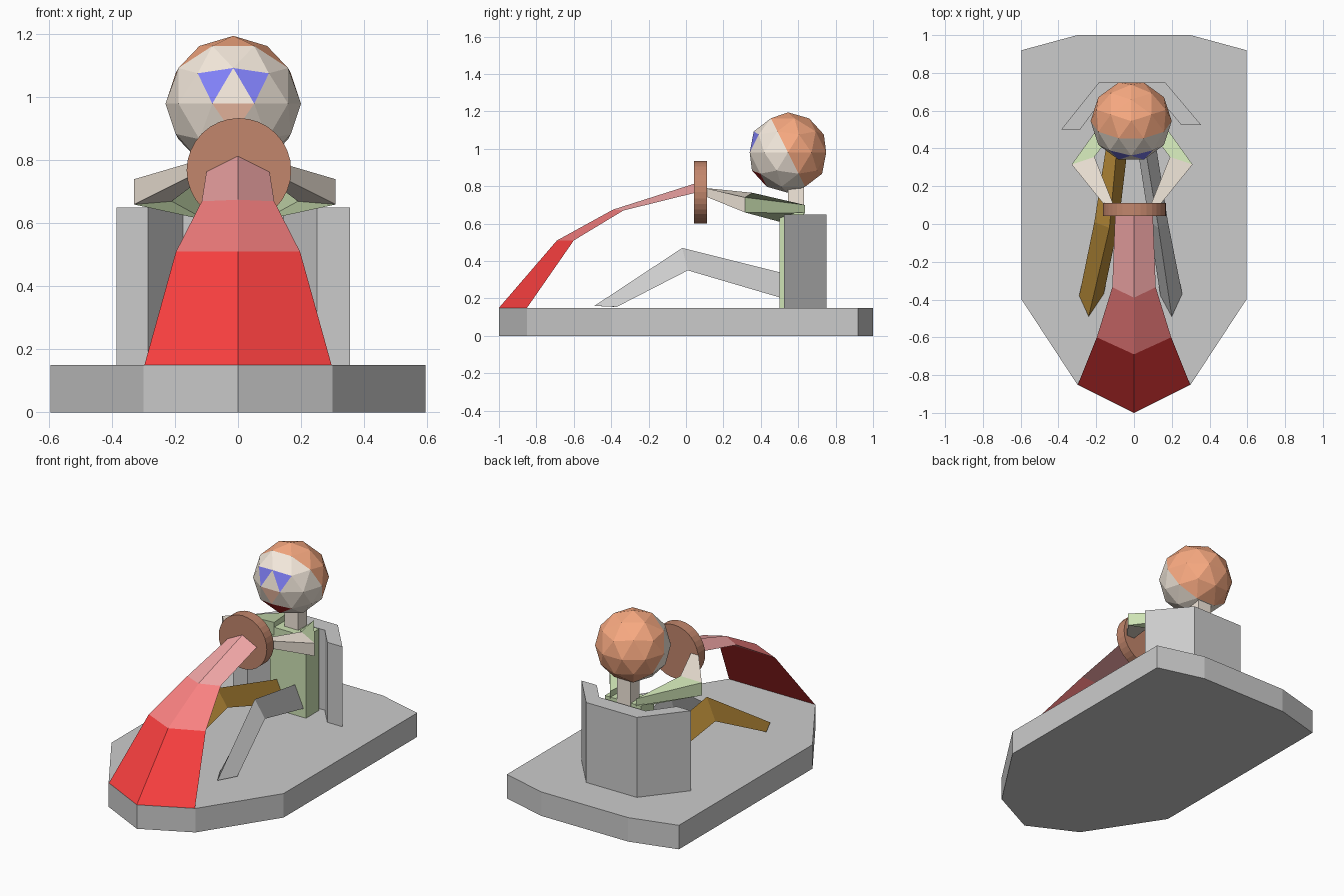
import bpy, bmesh, math
from mathutils import Matrix

if "Cube" in bpy.data.objects:
    bpy.data.objects.remove(bpy.data.objects["Cube"])

_mats = {}


def mat(name, rgb):
    if name not in _mats:
        _mats[name] = bpy.data.materials.new(name)
        _mats[name].diffuse_color = (*rgb, 1)
    return _mats[name]


SKIN = mat("skin", (0.91, 0.82, 0.72))
HAIR = mat("hair_orange", (0.94, 0.40, 0.22))
GREEN = mat("jacket_green", (0.62, 0.77, 0.46))
BROWN = mat("trouser_brown", (0.48, 0.26, 0.04))
WHEEL = mat("wheel_brown", (0.54, 0.24, 0.15))
BLUE = mat("eye_blue", (0.22, 0.22, 0.95))
LIP = mat("lip", (0.85, 0.49, 0.36))
CHIN = mat("chin_red", (0.55, 0.02, 0.02))
REDS = [mat("red_low", (0.95, 0.05, 0.05)),
        mat("red_mid", (0.95, 0.22, 0.22)),
        mat("red_top", (0.92, 0.40, 0.40))]


def finish(name, bm, mats=()):
    bmesh.ops.recalc_face_normals(bm, faces=bm.faces[:])
    me = bpy.data.meshes.new(name)
    bm.to_mesh(me)
    bm.free()
    for m in mats:
        me.materials.append(m)
    ob = bpy.data.objects.new(name, me)
    bpy.context.collection.objects.link(ob)
    return ob


def loft(name, rings, mats=(), per_segment=False):
    """Closed solid through rings holding equal numbers of points."""
    bm = bmesh.new()
    vr = [[bm.verts.new(p) for p in r] for r in rings]
    n = len(vr[0])
    for k, (a, b) in enumerate(zip(vr, vr[1:])):
        for i in range(n):
            j = (i + 1) % n
            f = bm.faces.new((a[i], a[j], b[j], b[i]))
            f.material_index = k if per_segment else 0
    bm.faces.new(vr[0])
    f = bm.faces.new(vr[-1])
    f.material_index = len(rings) - 2 if per_segment else 0
    return finish(name, bm, mats)


def prism(name, outline, z0, z1, mats=()):
    return loft(name, [[(x, y, z) for x, y in outline] for z in (z0, z1)], mats)


def box(name, x0, x1, y0, y1, z0, z1, mats=()):
    return prism(name, [(x0, y0), (x1, y0), (x1, y1), (x0, y1)], z0, z1, mats)


# Base plate
half = [(0.3, -0.85), (0.595, -0.4), (0.595, 0.92), (0.3, 1.0)]
prism("base", [(0, -1)] + half + [(-x, y) for x, y in reversed(half)], 0, 0.15)

# Wrap-around seat back
prism("seat_back", [(-0.385, 0.5), (-0.285, 0.5), (-0.175, 0.65), (0.145, 0.65),
                    (0.25, 0.525), (0.355, 0.525), (0.165, 0.75), (-0.185, 0.75)],
      0.15, 0.65)

# Red ridged bonnet: (half width, side y, side z, ridge y, ridge z)
stations = [(0.297, -0.85, 0.15, -1.0, 0.15), (0.197, -0.6, 0.51, -0.69, 0.51),
            (0.115, -0.335, 0.67, -0.39, 0.675), (0.1, 0.05, 0.765, 0.05, 0.815)]
loft("bonnet", [[(-w, ys, zs), (0, yr, zr), (w, ys, zs)]
                for w, ys, zs, yr, zr in stations], REDS, per_segment=True)

# Steering disc
bm = bmesh.new()
bmesh.ops.create_cone(bm, cap_ends=True, segments=32, radius1=0.166, radius2=0.166,
                      depth=0.068,
                      matrix=Matrix.Translation((0.003, 0.077, 0.768))
                      @ Matrix.Rotation(math.pi / 2, 4, 'X'))
finish("steering_disc", bm, [WHEEL])

# Torso and neck
box("torso", -0.13, 0.12, 0.5, 0.63, 0.15, 0.66, [GREEN])
box("neck", -0.06, 0.035, 0.545, 0.632, 0.62, 0.82, [SKIN])

# Legs: triangular section at hip, knee and foot
hip_z, knee_z, floor_z = (0.2, 0.335), (0.35, 0.47), 0.155


def leg(name, hip, knee, foot, mats=()):
    loft(name, [
        [(hip[0], 0.52, hip_z[0]), (hip[1], 0.52, hip_z[1]), (hip[2], 0.52, hip_z[0])],
        [(knee[0], 0.01, knee_z[0]), (knee[1], -0.02, knee_z[1]), (knee[2], 0.01, knee_z[0])],
        [(foot[0], -0.38, floor_z), (foot[1], -0.49, floor_z + 0.005), (foot[2], -0.37, floor_z)],
    ], mats)


leg("left_leg", (-0.13, -0.08, -0.02), (-0.21, -0.13, -0.08), (-0.29, -0.24, -0.16), [BROWN])
leg("right_leg", (0.0, 0.04, 0.1), (0.08, 0.13, 0.18), (0.14, 0.2, 0.255))

# Arms: upper arm from shoulder to elbow, forearm from elbow to disc
for side, s in (("left", -1), ("right", 1)):
    def ring(pts):
        return [(s * x - 0.01, y, z) for x, y, z in pts]
    shoulder = ring([(0.09, 0.635, 0.655), (0.09, 0.635, 0.7),
                     (0.09, 0.5, 0.69), (0.09, 0.5, 0.61)])
    elbow = ring([(0.32, 0.315, 0.66), (0.32, 0.315, 0.74),
                  (0.2, 0.355, 0.765), (0.2, 0.355, 0.67)])
    hand = ring([(0.15, 0.105, 0.745), (0.15, 0.105, 0.79),
                 (0.1, 0.105, 0.79), (0.1, 0.105, 0.745)])
    loft(side + "_upper_arm", [shoulder, elbow], [GREEN])
    loft(side + "_forearm", [elbow, hand], [SKIN])

# Head: faceted ball with hair behind a tilted plane, eyes, lip and chin
bm = bmesh.new()
bmesh.ops.create_icosphere(bm, subdivisions=2, radius=1,
                           matrix=Matrix.Rotation(math.pi / 2, 4, 'Z'))
for f in bm.faces:
    c = f.calc_center_median()
    if c.y + 0.5 * c.z > 0:
        f.material_index = 1
    elif abs(abs(c.x) - 0.28) < 0.05 and abs(c.z - 0.324) < 0.05:
        f.material_index = 2
    elif abs(c.x) < 0.05 and abs(c.z + 0.15) < 0.06:
        f.material_index = 3
    elif abs(c.x) < 0.22 and abs(c.z + 0.61) < 0.06:
        f.material_index = 4
bmesh.ops.transform(bm, verts=bm.verts[:], matrix=Matrix.Translation((-0.015, 0.545, 0.98))
                    @ Matrix.Scale(0.215, 4))
finish("head", bm, [SKIN, HAIR, BLUE, LIP, CHIN])

for m in bpy.data.materials:
    if m.users and not m.is_grease_pencil:
        m.use_nodes = True
        m.node_tree.nodes["Principled BSDF"].inputs["Base Color"].default_value = m.diffuse_color
